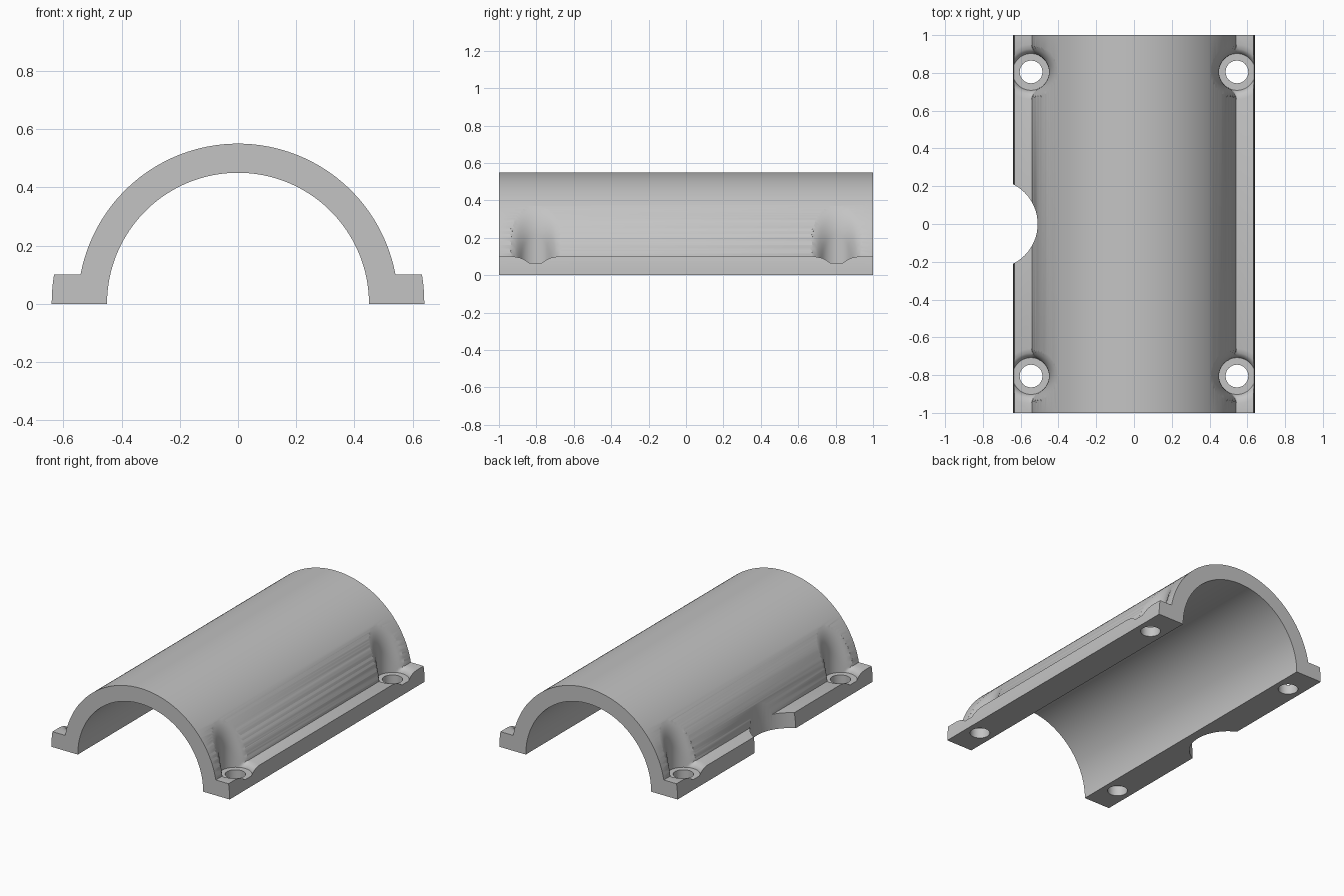
import bpy, bmesh
from math import pi, sin, cos, sqrt, hypot, asin, acos

OUTER, INNER, RIM = 0.55, 0.45, 0.64      # shell and flange radii
FLANGE_Z, PAD_Z = 0.10, 0.065             # flange top, screw seat height
HOLE_X, HOLE_Y, HOLE_R = 0.545, 0.805, 0.06
POCKET_R, ROUND = 0.095, 0.05             # screw pocket radius, rounded lip

cube = bpy.data.objects.get("Cube")
if cube:
    bpy.data.objects.remove(cube, do_unlink=True)

grey = bpy.data.materials.new("plain_grey")
grey.use_nodes = True
grey.diffuse_color = (0.55, 0.55, 0.55, 1)
grey.node_tree.nodes["Principled BSDF"].inputs["Base Color"].default_value = (0.55, 0.55, 0.55, 1)


def loft(name, rings):
    """Closed solid through equal rings of points, capped at both ends."""
    bm = bmesh.new()
    loops = [[bm.verts.new(p) for p in ring] for ring in rings]
    n = len(loops[0])
    for a, b in zip(loops, loops[1:]):
        for i in range(n):
            j = (i + 1) % n
            bm.faces.new((a[i], a[j], b[j], b[i]))
    bm.faces.new(loops[0])
    bm.faces.new(loops[-1])
    bmesh.ops.recalc_face_normals(bm, faces=bm.faces)
    mesh = bpy.data.meshes.new(name)
    bm.to_mesh(mesh)
    bm.free()
    mesh.materials.append(grey)
    obj = bpy.data.objects.new(name, mesh)
    bpy.context.collection.objects.link(obj)
    return obj


def arc(radius, start, end, steps):
    angles = [start + (end - start) * i / steps for i in range(steps + 1)]
    return [(radius * cos(a), radius * sin(a)) for a in angles]


# Half-pipe shell with a flange along each side
rim_angle, shell_angle = asin(FLANGE_Z / RIM), asin(FLANGE_Z / OUTER)
profile = arc(RIM, 0, rim_angle, 4)
profile += arc(OUTER, shell_angle, pi - shell_angle, 96)
profile += arc(RIM, pi - rim_angle, pi, 4)
profile += arc(INNER, pi, 0, 96)
body = loft("half_pipe_clamp", [[(x, y, z) for x, z in profile] for y in (-1, 1)])


# Screw pocket whose lip is rounded where it meets shell and flange
def is_cut(r, angle, z):
    x = HOLE_X + r * cos(angle)
    y = r * sin(angle)
    depth = min(hypot(x, z) - OUTER, z - FLANGE_Z)
    a = POCKET_R - r + ROUND
    return a > 0 and hypot(a, max(depth + ROUND, 0)) > ROUND


def pocket_radius(angle, z):
    low, high = POCKET_R, POCKET_R + ROUND
    for _ in range(16):
        mid = (low + high) / 2
        if is_cut(mid, angle, z):
            low = mid
        else:
            high = mid
    return low


SIDES = 64
angles = [2 * pi * i / SIDES for i in range(SIDES)]
heights = [PAD_Z + (FLANGE_Z - PAD_Z) * i / 6 for i in range(7)]
heights += [FLANGE_Z + 0.015 * i for i in range(1, 19)]
pocket = [(z, [HOLE_R] * SIDES) for z in (-0.05, PAD_Z)]
pocket += [(z, [pocket_radius(a, z) for a in angles]) for z in heights]

cutters = []
for sx in (-1, 1):
    for sy in (-1, 1):
        rings = [[(sx * (HOLE_X + r * cos(a)), sy * HOLE_Y + r * sin(a), z)
                  for a, r in zip(angles, radii)] for z, radii in pocket]
        cutters.append(loft("screw_pocket_cutter", rings))

# Round side notch
notch = [[(-0.745 + 0.235 * cos(a), 0.235 * sin(a), z) for a in angles] for z in (-0.1, 0.6)]
cutters.append(loft("side_notch_cutter", notch))

# Apply the cuts and shade
bpy.ops.object.select_all(action='DESELECT')
bpy.context.view_layer.objects.active = body
body.select_set(True)
for cutter in cutters:
    cutter.hide_render = True
    cut = body.modifiers.new("cut", 'BOOLEAN')
    cut.operation = 'DIFFERENCE'
    cut.solver = 'EXACT'
    cut.object = cutter
    bpy.ops.object.modifier_apply(modifier=cut.name)
for cutter in cutters:
    bpy.data.objects.remove(cutter, do_unlink=True)
bpy.ops.object.shade_smooth_by_angle(angle=0.5)
